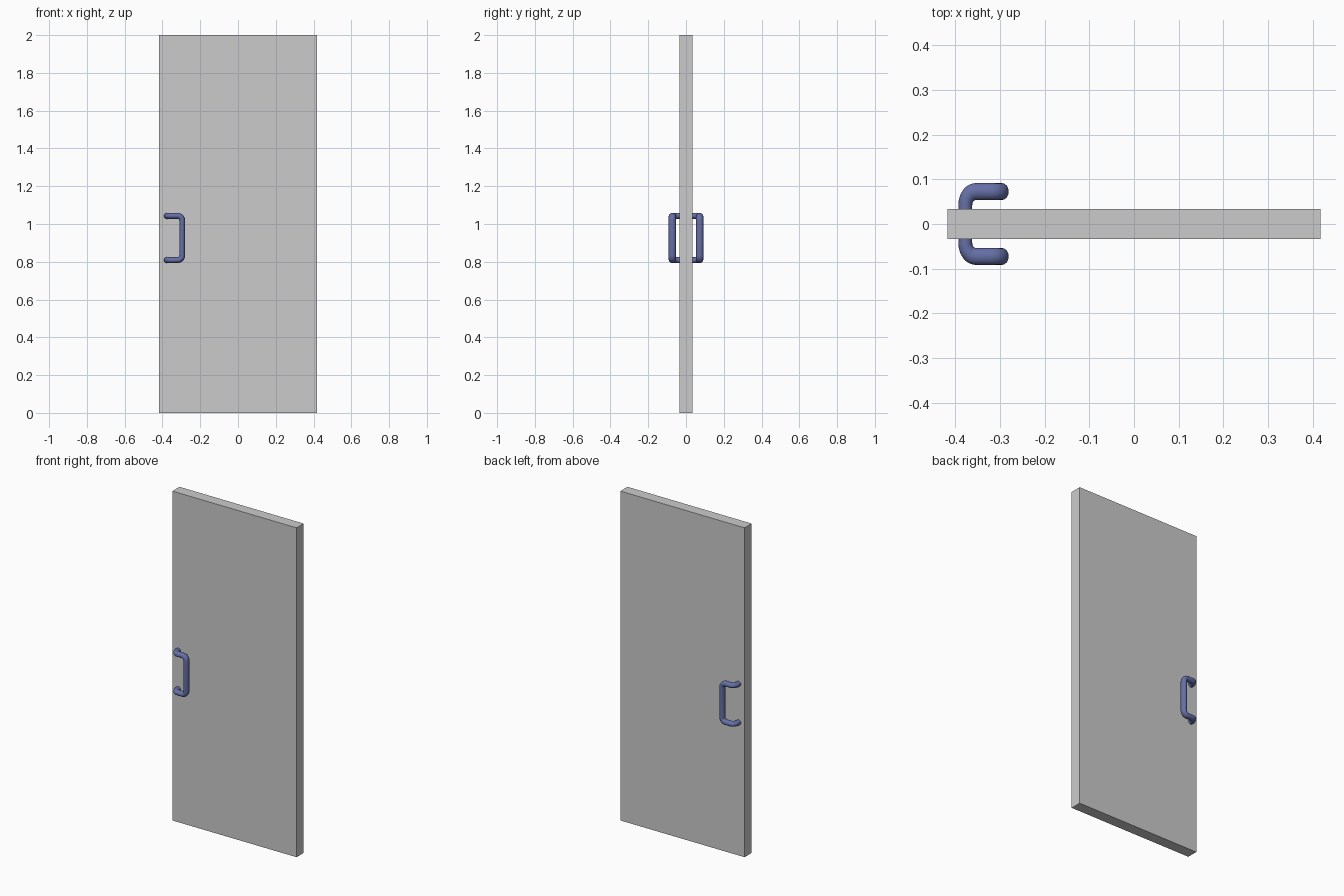
import bpy, math
from mathutils import Vector, Matrix

if "Cube" in bpy.data.objects:
    bpy.data.objects.remove(bpy.data.objects["Cube"])

STRETCH = 1.22   # tube section is slightly deeper in y
RADIUS = 0.0155


def rounded(points, radius, steps=8):
    """Replace the inner corners of a polyline with curved bends."""
    pts = [Vector(p) for p in points]
    out = [pts[0]]
    for a, b, c in zip(pts, pts[1:], pts[2:]):
        d0, d1 = (a - b).normalized(), (c - b).normalized()
        for i in range(steps + 1):
            t = math.pi / 2 * i / steps
            out.append(b + radius * (d0 * (1 - math.sin(t)) + d1 * (1 - math.cos(t))))
    return out + [pts[-1]]


# Door panel
bpy.ops.mesh.primitive_cube_add(size=1, location=(0, 0, 1))
panel = bpy.context.object
panel.name = "door_panel"
panel.scale = (0.834, 0.068, 2)
bpy.ops.object.transform_apply(location=False, rotation=False, scale=True)

# Pull handle: foot, sideways arm, upright bar, arm, foot
x0, x1, z0, z1 = -0.377, -0.2955, 0.809, 1.043
y0, y1 = -0.03 / STRETCH, -0.0725 / STRETCH
path = rounded([(x0, y0, z1), (x0, y1, z1), (x1, y1, z1),
                (x1, y1, z0), (x0, y1, z0), (x0, y0, z0)], 0.024)
curve = bpy.data.curves.new("handle_path", 'CURVE')
curve.dimensions = '3D'
curve.bevel_depth = RADIUS
curve.bevel_resolution = 6
curve.use_fill_caps = True
spline = curve.splines.new('POLY')
spline.points.add(len(path) - 1)
for point, co in zip(spline.points, path):
    point.co = (*co, 1)
handle = bpy.data.objects.new("pull_handles", curve)
bpy.context.collection.objects.link(handle)
bpy.ops.object.select_all(action='DESELECT')
handle.select_set(True)
bpy.context.view_layer.objects.active = handle
bpy.ops.object.convert(target='MESH')
handle = bpy.context.object
handle.data.transform(Matrix.Diagonal((1, STRETCH, 1, 1)))
bpy.ops.object.shade_smooth_by_angle(angle=math.radians(40))

# Matching handle on the back
mirror = handle.modifiers.new("back_handle", 'MIRROR')
mirror.use_axis = (False, True, False)
mirror.use_mirror_merge = False

blue = bpy.data.materials.new("handle_blue")
blue.diffuse_color = (0.13, 0.16, 0.38, 1)
blue.use_nodes = True
blue.node_tree.nodes["Principled BSDF"].inputs["Base Color"].default_value = blue.diffuse_color
handle.data.materials.clear()
handle.data.materials.append(blue)
